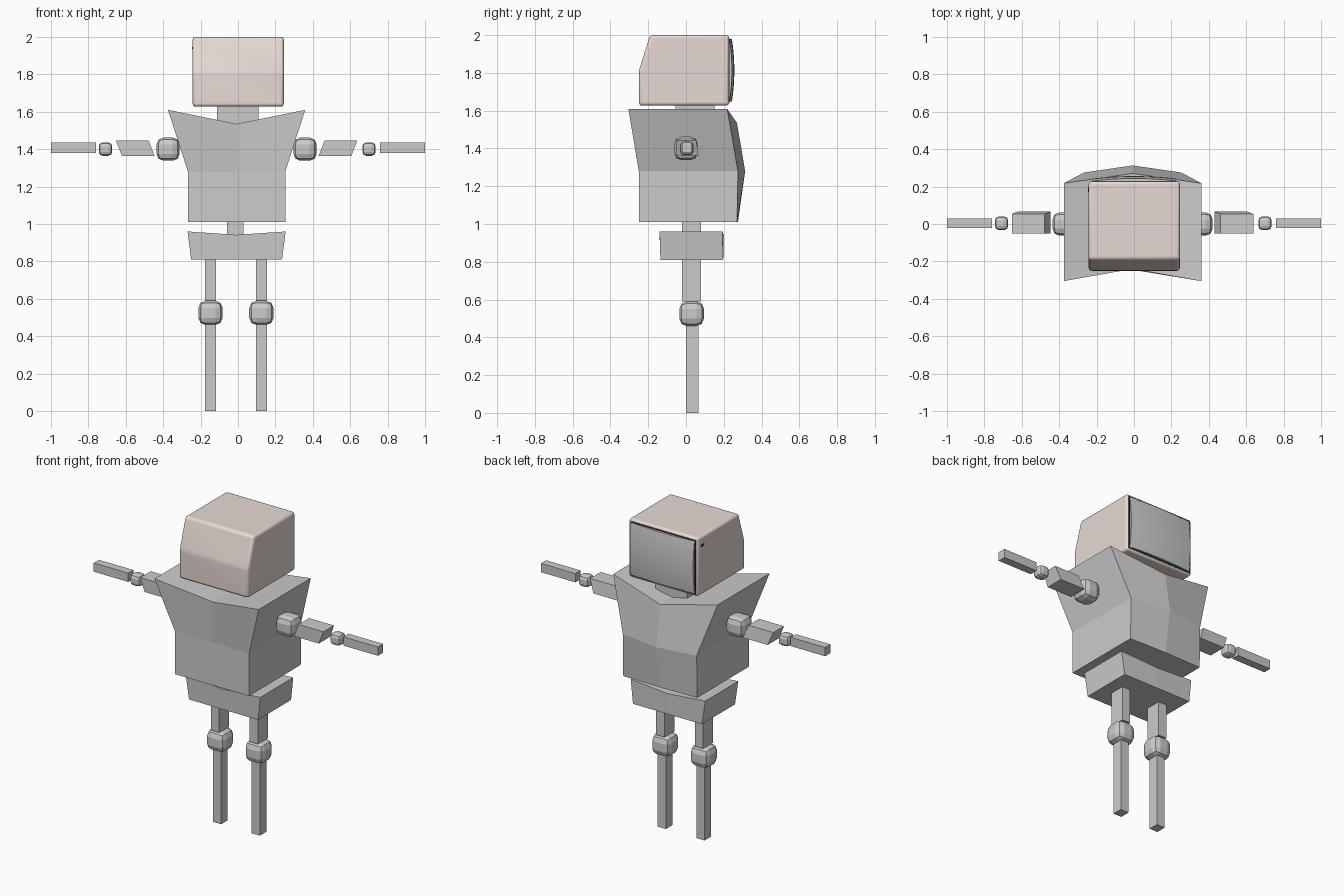
import bpy, bmesh, math
from mathutils import Vector

if "Cube" in bpy.data.objects:
    bpy.data.objects.remove(bpy.data.objects["Cube"])

CX = -0.0075  # the figure sits slightly left of the origin


def make(name, verts, faces, mat=None):
    me = bpy.data.meshes.new(name)
    me.from_pydata(verts, [], faces)
    bm = bmesh.new()
    bm.from_mesh(me)
    bmesh.ops.recalc_face_normals(bm, faces=bm.faces)
    bm.to_mesh(me)
    bm.free()
    ob = bpy.data.objects.new(name, me)
    bpy.context.collection.objects.link(ob)
    if mat:
        me.materials.append(mat)
    return ob


def bevel(ob, width, segments):
    m = ob.modifiers.new("bevel", 'BEVEL')
    m.width, m.segments, m.limit_method = width, segments, 'NONE'
    return ob


def smooth(ob, angle=35):
    bpy.ops.object.select_all(action='DESELECT')
    ob.select_set(True)
    bpy.context.view_layer.objects.active = ob
    bpy.ops.object.shade_smooth_by_angle(angle=math.radians(angle))


BOX = [(0, 1, 2, 3), (4, 5, 6, 7), (0, 1, 5, 4), (1, 2, 6, 5), (2, 3, 7, 6), (3, 0, 4, 7)]


def box(name, x, y, z, mat=None, lean=0, back=0):
    """Box from ranges; the top is shifted by lean in x and trimmed at the back."""
    lo = [(x[0], y[0], z[0]), (x[1], y[0], z[0]), (x[1], y[1], z[0]), (x[0], y[1], z[0])]
    hi = [(a + lean, b - (back if b == y[1] else 0), z[1]) for a, b, _ in lo]
    return make(name, lo + hi, BOX, mat)


def ball(name, c, r):
    rng = [(v - r, v + r) for v in c]
    return bevel(box(name, *rng), r * 0.6, 2)


def creased_block(name, levels):
    """Loft of six-point rings: (half width, z side, z mid, front side, front mid, back side, back mid)."""
    verts, faces = [], []
    for w, zs, zm, fs, fm, bs, bmid in levels:
        verts += [(CX - w, fs, zs), (CX, fm, zm), (CX + w, fs, zs),
                  (CX + w, bs, zs), (CX, bmid, zm), (CX - w, bs, zs)]
    n = len(levels)
    for k in range(n - 1):
        for i in range(6):
            a, b = k * 6 + i, k * 6 + (i + 1) % 6
            faces.append((a, b, b + 6, a + 6))
    for k in (0, n - 1):
        faces += [tuple(k * 6 + i for i in q) for q in ((0, 1, 4, 5), (1, 2, 3, 4))]
    return make(name, verts, faces)


# Torso and pelvis
creased_block("torso", [
    (0.26, 1.01, 1.01, -0.25, -0.25, 0.27, 0.275),
    (0.26, 1.28, 1.28, -0.25, -0.245, 0.275, 0.313),
    (0.367, 1.61, 1.535, -0.305, -0.24, 0.218, 0.27)])
creased_block("pelvis", [
    (0.243, 0.81, 0.81, -0.135, -0.135, 0.197, 0.197),
    (0.262, 0.96, 0.942, -0.14, -0.14, 0.192, 0.2)])
box("waist", (-0.06, 0.03), (-0.02, 0.08), (0.93, 1.015))
box("neck", (-0.113, 0.11), (-0.055, 0.15), (1.53, 1.635))

# Head casing: side profile extruded across x, rounded edges
shell = bpy.data.materials.new("casing")
shell.diffuse_color = (0.80, 0.70, 0.66, 1)
shell.use_nodes = True
shell.node_tree.nodes["Principled BSDF"].inputs["Base Color"].default_value = shell.diffuse_color
dark = bpy.data.materials.new("dark_trim")
dark.diffuse_color = (0.03, 0.03, 0.03, 1)
dark.use_nodes = True
dark.node_tree.nodes["Principled BSDF"].inputs["Base Color"].default_value = dark.diffuse_color
prof = [(-0.25, 1.627), (0.228, 1.627), (0.228, 2.0), (-0.19, 2.0), (-0.25, 1.81)]
n = len(prof)
verts = [(x, y, z) for x in (-0.242, 0.245) for y, z in prof]
faces = [tuple(range(n)), tuple(range(n, 2 * n))]
faces += [(i, (i + 1) % n, (i + 1) % n + n, i + n) for i in range(n)]
head = make("head_casing", verts, faces, shell)
bevel(head, 0.016, 3)
smooth(head)

# Dark surround, bulging screen and side button
box("screen_surround", (-0.228, 0.231), (0.2, 0.2295), (1.641, 1.986), dark)
N = 12
verts, faces = [], []
for j in range(N + 1):
    for i in range(N + 1):
        u, v = 2 * i / N - 1, 2 * j / N - 1
        verts.append((0.0015 + 0.222 * u, 0.230 + 0.026 * (1 - 0.5 * u * u - 0.5 * v * v)
                      - 0.0 * u, 1.8135 + 0.165 * v))
for j in range(N):
    for i in range(N):
        a = j * (N + 1) + i
        faces.append((a, a + 1, a + N + 2, a + N + 1))
# Skirt closing the screen back to the surround
rim = [i for i in range(N)] + [j * (N + 1) + N for j in range(N)]
rim += [N * (N + 1) + i for i in range(N, 0, -1)] + [j * (N + 1) for j in range(N, 0, -1)]
base = len(verts)
verts += [(verts[k][0], 0.225, verts[k][2]) for k in rim]
m = len(rim)
faces += [(rim[k], rim[(k + 1) % m], base + (k + 1) % m, base + k) for k in range(m)]
smooth(make("screen", verts, faces))
box("side_button", (-0.246, -0.235), (0.17, 0.195), (1.935, 1.947), dark)

# Arms and legs, both sides
for s, side in ((-1, "left"), (1, "right")):
    def xr(a, b, c=CX):
        return tuple(sorted((c + s * a, c + s * b)))

    ball(side + "_shoulder", (CX + s * 0.366, 0, 1.40), 0.062)
    box(side + "_upper_arm", xr(0.438, 0.613), (-0.052, 0.066), (1.363, 1.446),
        lean=s * 0.032, back=0.012)
    ball(side + "_elbow", (-0.004 + s * 0.704, 0.004, 1.40), 0.036)
    box(side + "_forearm", xr(0.758, 1.0, 0), (-0.022, 0.03), (1.379, 1.435))
    box(side + "_thigh", xr(0.107, 0.165, -0.011), (-0.02, 0.08), (0.59, 0.812))
    ball(side + "_knee", (-0.011 + s * 0.136, 0.03, 0.525), 0.065)
    box(side + "_shin", xr(0.107, 0.165, -0.011), (0.0, 0.065), (0.0, 0.47))
